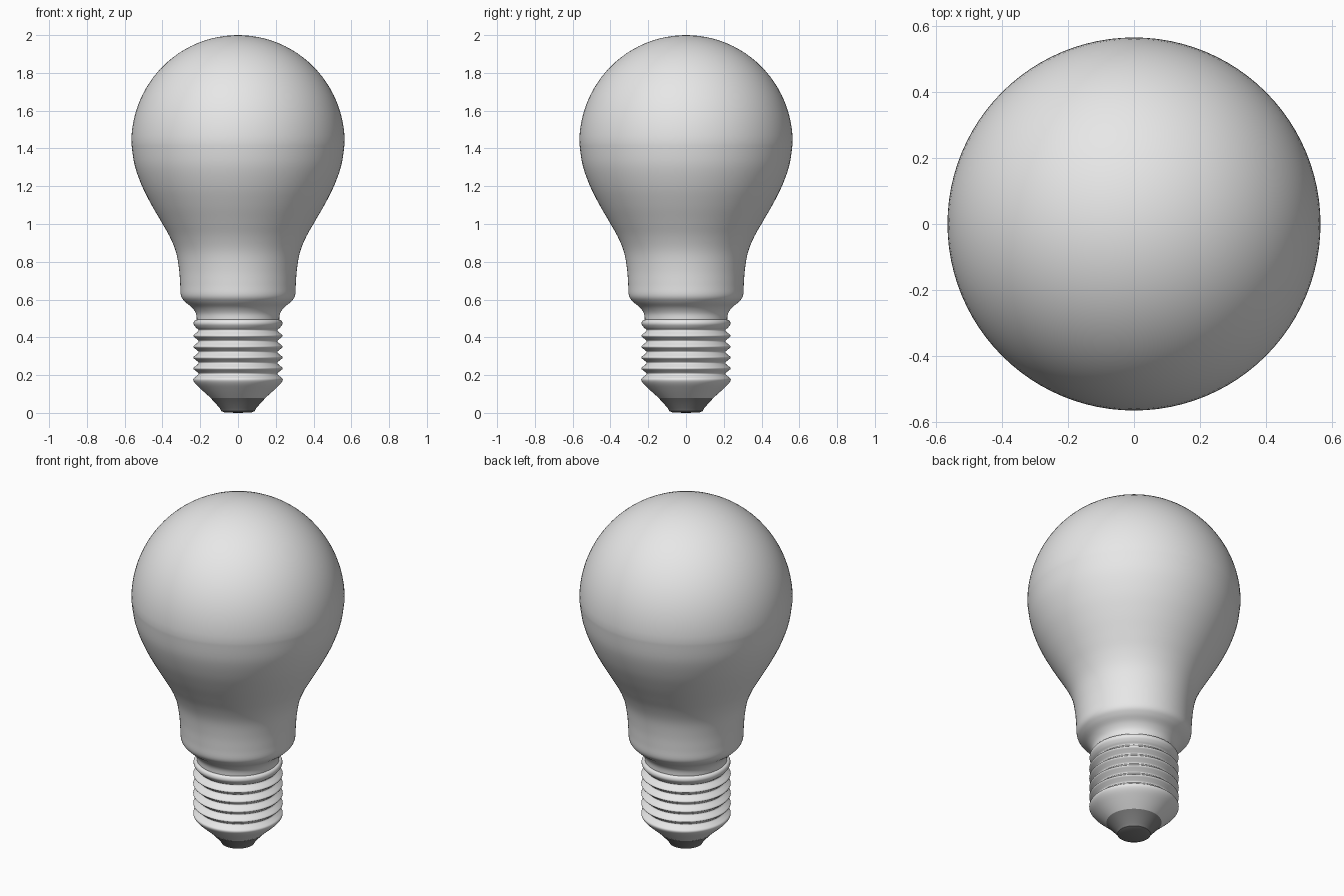
import bpy, bmesh, math

if "Cube" in bpy.data.objects:
    bpy.data.objects.remove(bpy.data.objects["Cube"])

SEG = 96


def material(name, v):
    m = bpy.data.materials.new(name)
    m.diffuse_color = (v, v, v, 1)
    m.use_nodes = True
    m.node_tree.nodes["Principled BSDF"].inputs["Base Color"].default_value = m.diffuse_color
    return m


def smooth_profile(pts, steps=5):
    """Catmull-Rom curve through (radius, z) points."""
    out = []
    for i in range(len(pts) - 1):
        p0, p1 = pts[max(i - 1, 0)], pts[i]
        p2, p3 = pts[i + 1], pts[min(i + 2, len(pts) - 1)]
        for s in range(steps):
            t = s / steps
            out.append(tuple(0.5 * (2 * b + (c - a) * t + (2 * a - 5 * b + 4 * c - d) * t * t
                                    + (3 * b - a - 3 * c + d) * t ** 3)
                             for a, b, c, d in zip(p0, p1, p2, p3)))
    return out + [pts[-1]]


def lathe(name, profile, mat, angle=40):
    """Revolve a bottom-to-top (radius, z) profile around z."""
    bm = bmesh.new()
    rings = []
    for r, z in profile:
        if r < 1e-5:
            rings.append([bm.verts.new((0, 0, z))])
        else:
            rings.append([bm.verts.new((r * math.cos(2 * math.pi * k / SEG),
                                        r * math.sin(2 * math.pi * k / SEG), z))
                          for k in range(SEG)])
    for a, b in zip(rings, rings[1:]):
        for k in range(SEG):
            n = (k + 1) % SEG
            if len(a) == 1:
                bm.faces.new((a[0], b[n], b[k]))
            elif len(b) == 1:
                bm.faces.new((a[k], a[n], b[0]))
            else:
                bm.faces.new((a[k], a[n], b[n], b[k]))
    me = bpy.data.meshes.new(name)
    bm.to_mesh(me)
    bm.free()
    ob = bpy.data.objects.new(name, me)
    me.materials.append(mat)
    bpy.context.collection.objects.link(ob)
    bpy.ops.object.select_all(action='DESELECT')
    ob.select_set(True)
    bpy.context.view_layer.objects.active = ob
    bpy.ops.object.shade_smooth_by_angle(angle=math.radians(angle))
    return ob


light = material("light_grey", 0.8)
dark = material("dark_grey", 0.22)

# glass: neck and shoulder, then a round dome
neck = [(0.218, 0.49), (0.222, 0.525), (0.243, 0.557), (0.28, 0.588), (0.302, 0.62),
        (0.306, 0.68), (0.312, 0.76), (0.328, 0.85), (0.36, 0.93), (0.405, 1.01),
        (0.46, 1.105), (0.51, 1.205), (0.548, 1.315), (0.565, 1.43)]
dome = [(0.565 * math.cos(a), 1.43 + 0.57 * math.sin(a))
        for a in (math.pi / 2 * i / 24 for i in range(1, 24))]
lathe("glass_bulb", smooth_profile(neck) + dome + [(0, 2.0)], light, 60)

# screw base: bevelled cone, five grooves between rounded ridges, closing lip
screw = [(0.145, 0.08), (0.19, 0.12), (0.226, 0.155)]
for i in range(5):
    z = 0.178 + 0.0575 * i
    screw += [(0.237, z), (0.222, z + 0.015), (0.208, z + 0.029), (0.222, z + 0.043)]
screw += [(0.234, 0.468), (0.234, 0.482), (0.226, 0.492), (0.21, 0.494)]
lathe("screw_base", smooth_profile(screw, 4), light, 60)

# insulator and contact tip
tip = [(0, 0), (0.07, 0.002), (0.088, 0.009), (0.096, 0.025), (0.146, 0.08)]
lathe("contact_tip", tip, dark, 30)
